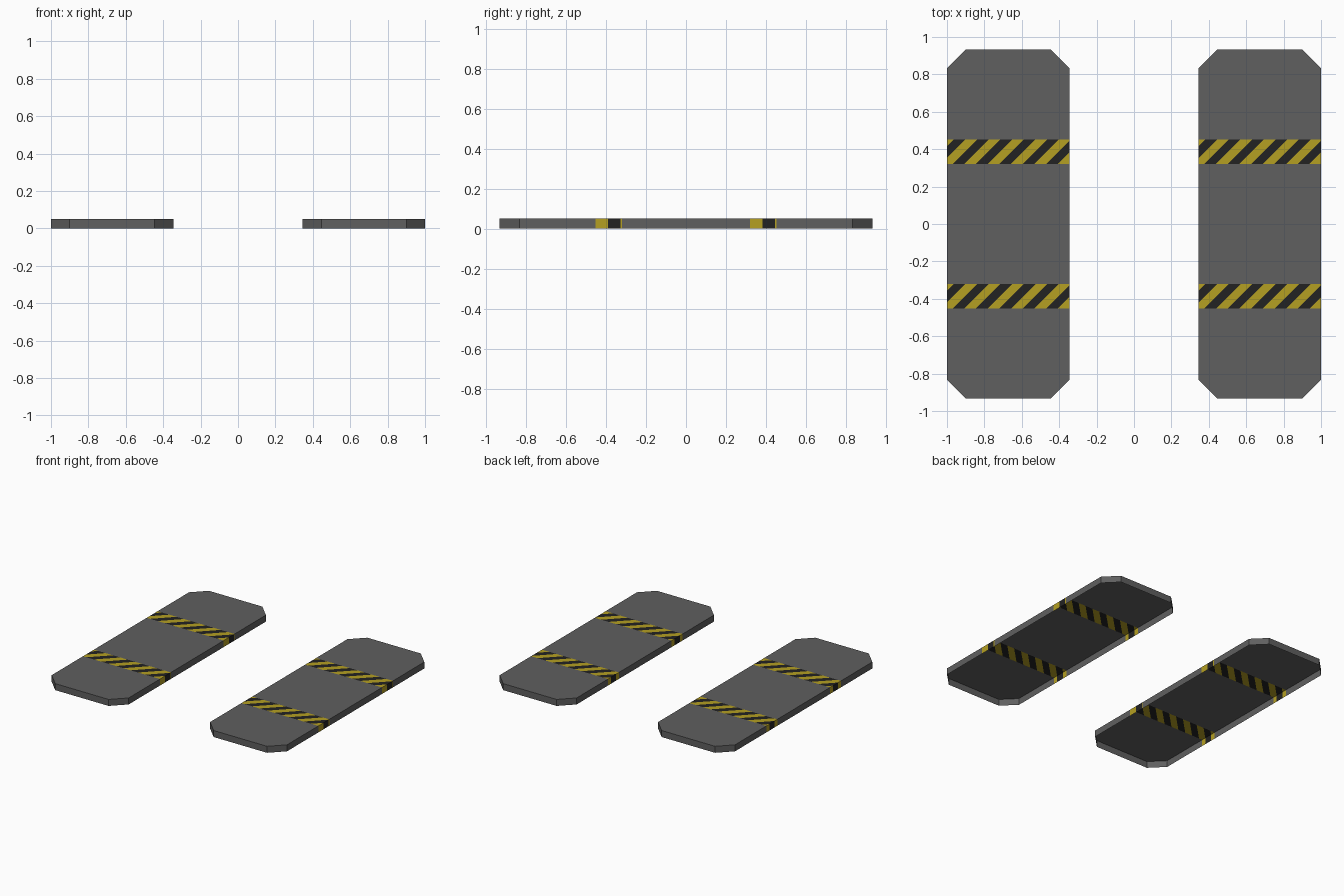
import bpy, bmesh
from mathutils import Vector

if "Cube" in bpy.data.objects:
    bpy.data.objects.remove(bpy.data.objects["Cube"])

X0, X1, Y, H, C = 0.346, 1.0, 0.933, 0.05, 0.10   # plate extents, height, corner cut
B0, B1 = 0.32, 0.453                               # hazard band limits in |y|
PERIOD = 0.125                                     # stripe repeat along x


def mat(name, rgb):
    m = bpy.data.materials.new(name)
    m.diffuse_color = (*rgb, 1)
    m.use_nodes = True
    m.node_tree.nodes["Principled BSDF"].inputs["Base Color"].default_value = m.diffuse_color
    return m


mats = [mat("dark grey", (0.115, 0.115, 0.115)),
        mat("hazard yellow", (0.46, 0.35, 0.016)),
        mat("hazard black", (0.016, 0.016, 0.016))]


def phase(p):
    """Position across the diagonal stripes, in repeats from the right edge."""
    low = B0 if p.y > 0 else -B1
    return ((p.x - X1) - (p.y - low)) / PERIOD


def band(p):
    return B0 < abs(p.y) < B1


def plate(name, x0):
    bm = bmesh.new()
    x1 = x0 + X1 - X0
    pts = [(x0 + C, -Y), (x1 - C, -Y), (x1, -Y + C), (x1, Y - C),
           (x1 - C, Y), (x0 + C, Y), (x0, Y - C), (x0, -Y + C)]
    bm.faces.new([bm.verts.new((x, y, H)) for x, y in pts])

    def cut(faces, co, no):
        geom = set(faces)
        for f in faces:
            geom.update(f.edges, f.verts)
        bmesh.ops.bisect_plane(bm, geom=list(geom), plane_co=co, plane_no=no, dist=1e-6)

    # cross bands
    for y in (-B1, -B0, B0, B1):
        cut(bm.faces[:], (0, y, 0), (0, 1, 0))
    # diagonal stripes inside each band
    for s, low in ((1, B0), (-1, -B1)):
        for k in range(-14, 3):
            faces = [f for f in bm.faces
                     if band(f.calc_center_median()) and f.calc_center_median().y * s > 0]
            cut(faces, (x1 + k * PERIOD / 2, low, 0), (1, -1, 0))
    # skirt walls, open underneath
    rim = [e for e in bm.edges if e.is_boundary]
    ext = bmesh.ops.extrude_edge_only(bm, edges=rim)["geom"]
    for v in ext:
        if isinstance(v, bmesh.types.BMVert):
            v.co.z = 0
    bmesh.ops.recalc_face_normals(bm, faces=bm.faces[:])
    if max(bm.faces, key=lambda f: f.calc_center_median().z).normal.z < 0:
        bmesh.ops.reverse_faces(bm, faces=bm.faces[:])
    # colour by band and stripe
    shift = Vector((X1 - x1, 0, 0))
    for f in bm.faces:
        c = f.calc_center_median() + shift
        if band(c):
            f.material_index = 1 if phase(c) % 1 >= 0.5 else 2
    me = bpy.data.meshes.new(name)
    bm.to_mesh(me)
    bm.free()
    for m in mats:
        me.materials.append(m)
    bpy.context.collection.objects.link(bpy.data.objects.new(name, me))


plate("left_plate", -X1)
plate("right_plate", X0)
